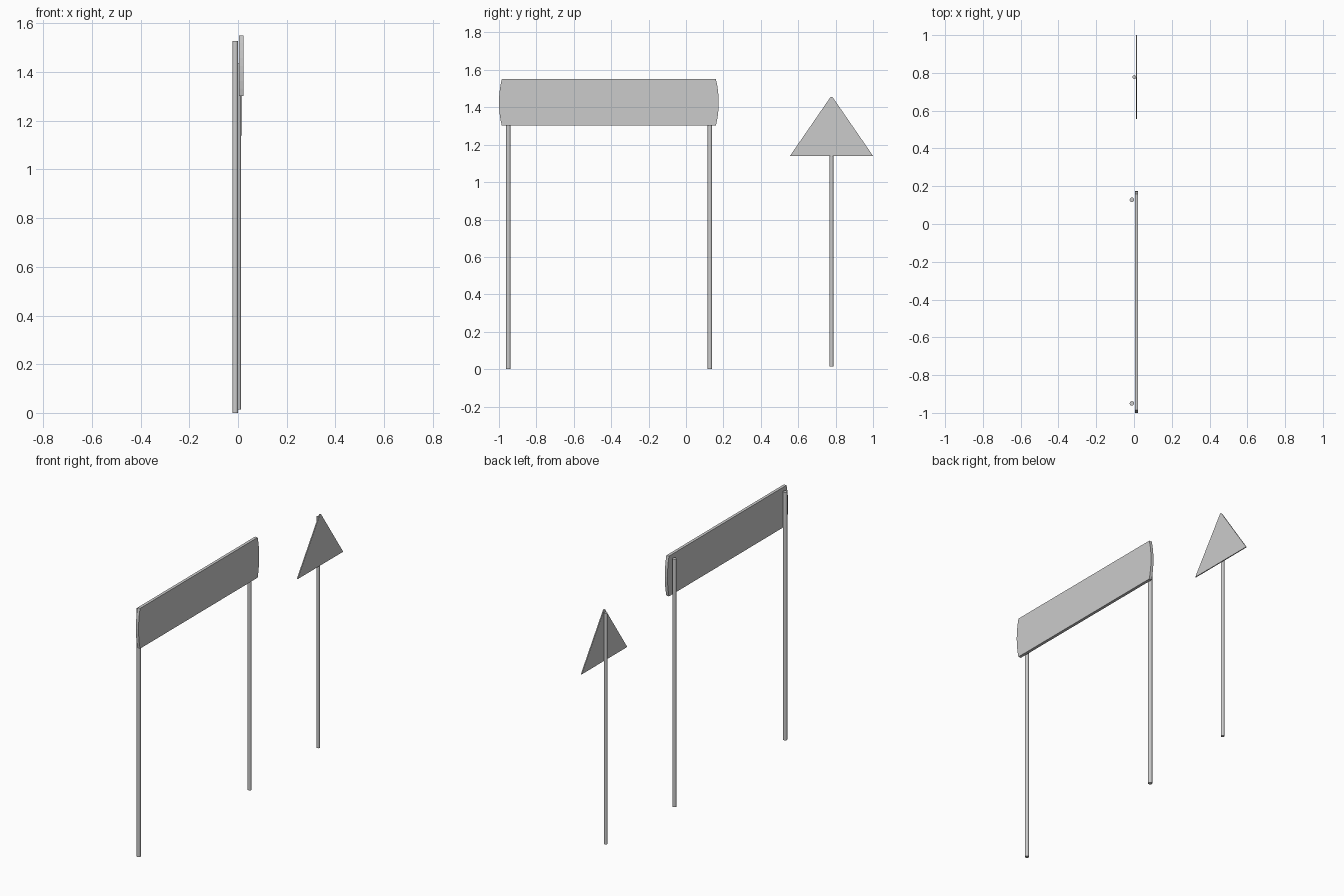
import bpy, bmesh, math

if "Cube" in bpy.data.objects:
    bpy.data.objects.remove(bpy.data.objects["Cube"])


def plate(name, outline, x0, x1):
    """Extrude a (y, z) outline along x into a flat plate."""
    bm = bmesh.new()
    face = bm.faces.new([bm.verts.new((x0, y, z)) for y, z in outline])
    ext = bmesh.ops.extrude_face_region(bm, geom=[face])
    verts = [g for g in ext["geom"] if isinstance(g, bmesh.types.BMVert)]
    bmesh.ops.translate(bm, verts=verts, vec=(x1 - x0, 0, 0))
    bmesh.ops.recalc_face_normals(bm, faces=bm.faces)
    me = bpy.data.meshes.new(name)
    bm.to_mesh(me)
    bm.free()
    ob = bpy.data.objects.new(name, me)
    bpy.context.collection.objects.link(ob)
    return ob


def post(name, x, y, z0, z1, r):
    bpy.ops.mesh.primitive_cylinder_add(vertices=16, radius=r, depth=z1 - z0,
                                        location=(x, y, (z0 + z1) / 2))
    ob = bpy.context.object
    ob.name = name
    bpy.ops.object.shade_smooth_by_angle(angle=math.radians(35))


# Wide sign board with gently bowed ends
z_mid, half_h, bow, n = 1.426, 0.124, 0.015, 8
steps = [-1 + 2 * i / n for i in range(n + 1)]
right_end = [(0.175 - bow * t * t, z_mid + half_h * t) for t in steps]
left_end = [(-1.0 + bow * t * t, z_mid + half_h * t) for t in reversed(steps)]
plate("sign_board", right_end + left_end, 0.004, 0.022)

# Two posts behind the board
for name, y in (("board_post_left", -0.95), ("board_post_right", 0.128)):
    post(name, -0.011, y, 0.0, 1.528, 0.012)

# Triangular sign with a slightly blunted tip
plate("triangle_sign",
      [(0.556, 1.14), (1.0, 1.14), (0.786, 1.451), (0.778, 1.457), (0.77, 1.451)],
      0.011, 0.017)
post("triangle_post", 0.002, 0.778, 0.014, 1.437, 0.01)
